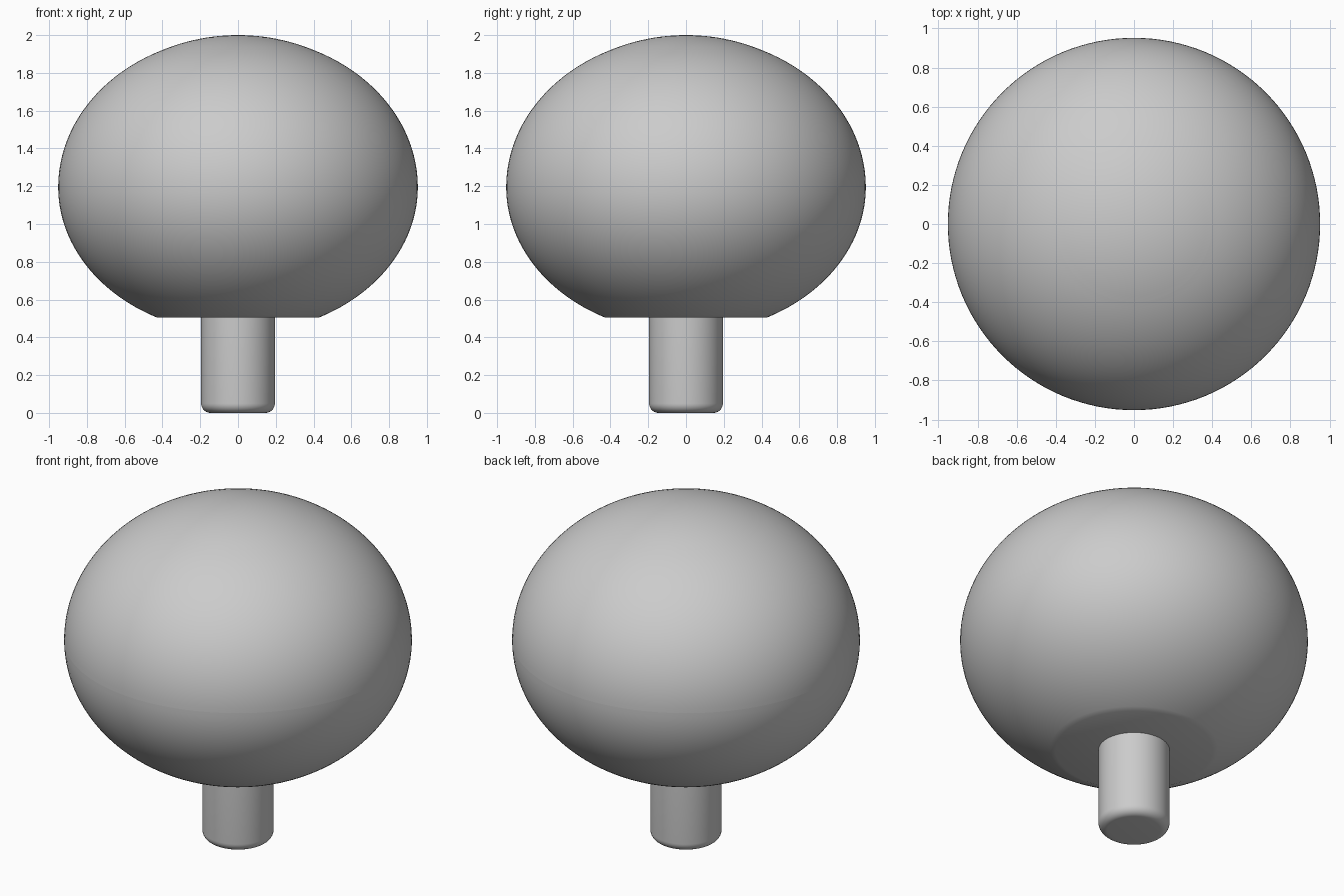
import bpy, bmesh
from math import sin, cos, acos, pi, radians

if "Cube" in bpy.data.objects:
    bpy.data.objects.remove(bpy.data.objects["Cube"])

SEG = 128


def lathe(name, profile):
    """Spin an (r, z) profile, listed bottom to top, round the z axis."""
    bm = bmesh.new()
    rings = []
    for r, z in profile:
        if r < 1e-6:
            rings.append([bm.verts.new((0, 0, z))])
        else:
            rings.append([bm.verts.new((r * cos(2 * pi * i / SEG), r * sin(2 * pi * i / SEG), z))
                          for i in range(SEG)])
    for lo, hi in zip(rings, rings[1:]):
        for i in range(SEG):
            j = (i + 1) % SEG
            if len(lo) == 1:
                bm.faces.new((lo[0], hi[j], hi[i]))
            elif len(hi) == 1:
                bm.faces.new((lo[i], lo[j], hi[0]))
            else:
                bm.faces.new((lo[i], lo[j], hi[j], hi[i]))
    mesh = bpy.data.meshes.new(name)
    bm.to_mesh(mesh)
    bm.free()
    ob = bpy.data.objects.new(name, mesh)
    bpy.context.collection.objects.link(ob)
    bpy.ops.object.select_all(action='DESELECT')
    ob.select_set(True)
    bpy.context.view_layer.objects.active = ob
    bpy.ops.object.shade_smooth_by_angle(angle=radians(30))
    return ob


def quarter(radius, height, mid, r_end, n=32):
    """Elliptic arc from the equator to the ring of radius r_end."""
    end = acos(r_end / radius)
    return [(radius * cos(end * i / n), mid + height * sin(end * i / n)) for i in range(n + 1)]


RADIUS, MID = 0.952, 1.195
RIM_R = 0.40          # ring where the cap sits

# Lower bowl of the knob, with its flat underside
lower = quarter(RADIUS, -0.773, MID, 0.43)
lathe("knob_lower", [(0, lower[-1][1])] + lower[::-1])

# Upper shell of the knob
upper = quarter(RADIUS, 0.80, MID, RIM_R)
lathe("knob_upper", upper)

# Shallow domed cap on top
rim_z = upper[-1][1]
rise = 2.0 - rim_z
ball = (RIM_R ** 2 + rise ** 2) / (2 * rise)
half = acos((ball - rise) / ball)
lathe("top_cap", [(ball * sin(half * (1 - i / 12)), 2.0 - ball + ball * cos(half * (1 - i / 12)))
                  for i in range(13)])

# Stem with a rounded foot
R, B = 0.195, 0.05
foot = [(R - B + B * sin(pi / 2 * i / 8), B - B * cos(pi / 2 * i / 8)) for i in range(9)]
lathe("stem", [(0, 0)] + foot + [(R, 0.52), (0, 0.52)])
